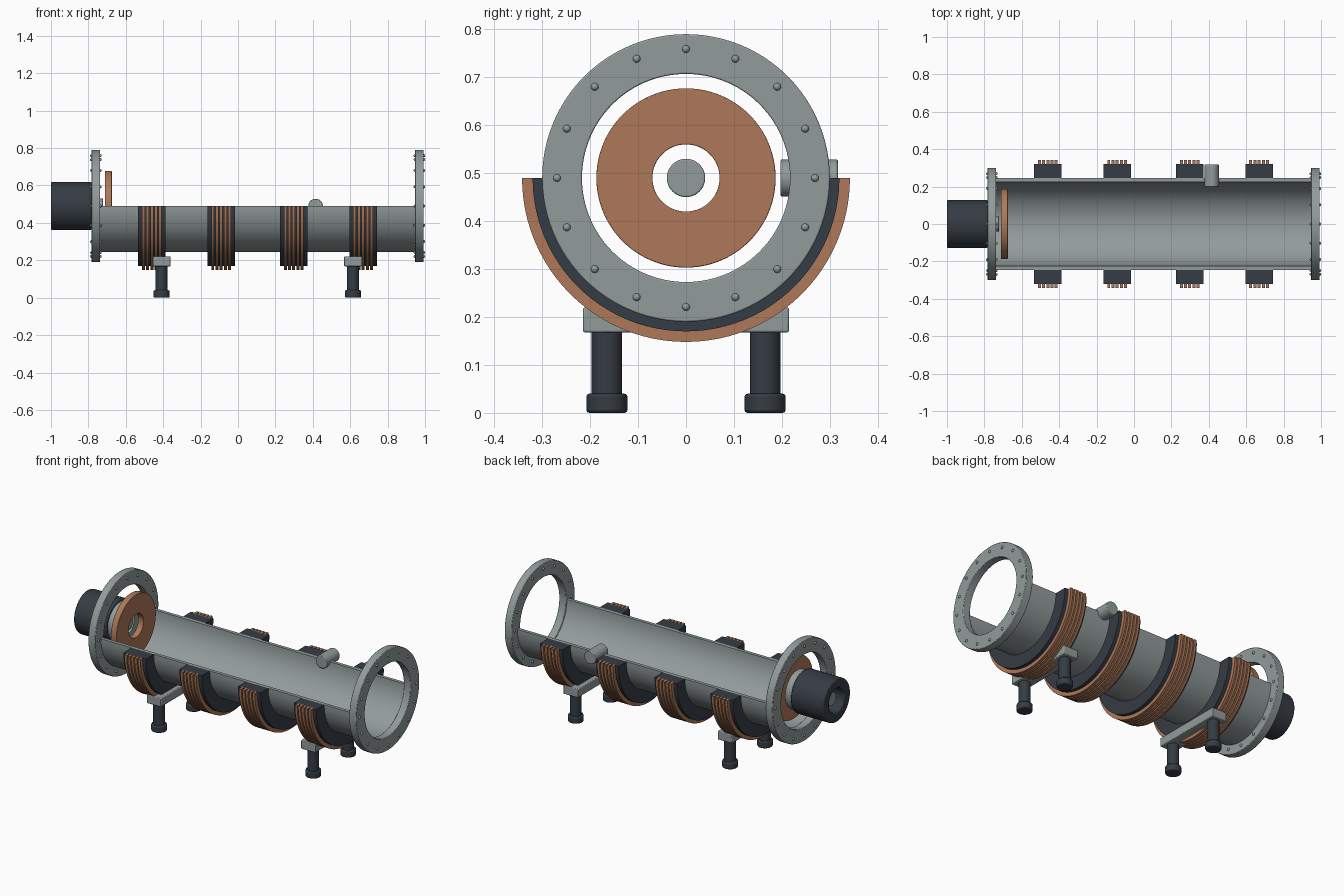
import bpy, bmesh, math
from mathutils import Matrix, Vector

AXIS_Z = 0.49

cube = bpy.data.objects.get("Cube")
if cube:
    bpy.data.objects.remove(cube, do_unlink=True)


def material(name, rgb):
    m = bpy.data.materials.new(name)
    m.use_nodes = True
    m.diffuse_color = (*rgb, 1)
    m.node_tree.nodes["Principled BSDF"].inputs["Base Color"].default_value = (*rgb, 1)
    return m


STEEL = material("grey steel", (0.29, 0.33, 0.33))
COPPER = material("copper", (0.42, 0.19, 0.10))
DARK = material("dark iron", (0.036, 0.045, 0.058))


def finish(name, bm, mat, bevel=0.0):
    bmesh.ops.recalc_face_normals(bm, faces=bm.faces)
    mesh = bpy.data.meshes.new(name)
    bm.to_mesh(mesh)
    bm.free()
    mesh.materials.append(mat)
    ob = bpy.data.objects.new(name, mesh)
    bpy.context.collection.objects.link(ob)
    if bevel:
        mod = ob.modifiers.new("soft edges", "BEVEL")
        mod.width, mod.segments = bevel, 2
        mod.limit_method, mod.angle_limit = "ANGLE", math.radians(40)
    bpy.ops.object.select_all(action="DESELECT")
    ob.select_set(True)
    bpy.context.view_layer.objects.active = ob
    bpy.ops.object.shade_smooth_by_angle(angle=math.radians(35))
    return ob


def add_ring(bm, x0, x1, inner, outer, half=False, steps=96):
    """Rectangle swept around the main axis; half keeps the lower trough."""
    count = steps // 2 + 1 if half else steps
    loops = []
    for i in range(count):
        a = math.pi + math.tau * i / steps
        c, s = math.cos(a), math.sin(a)
        loops.append([bm.verts.new((x, r * c, AXIS_Z + r * s))
                      for x, r in ((x0, inner), (x1, inner), (x1, outer), (x0, outer))])
    pairs = list(zip(loops, loops[1:])) + ([] if half else [(loops[-1], loops[0])])
    for a, b in pairs:
        for k in range(4):
            n = (k + 1) % 4
            bm.faces.new((a[k], a[n], b[n], b[k]))
    if half:
        bm.faces.new(loops[0])
        bm.faces.new(loops[-1])


def ring(name, x0, x1, inner, outer, mat, half=False, bevel=0.0):
    bm = bmesh.new()
    add_ring(bm, x0, x1, inner, outer, half)
    return finish(name, bm, mat, bevel)


def rod(name, start, end, radius, mat, bevel=0.0):
    a, b = Vector(start), Vector(end)
    turn = (b - a).to_track_quat("Z", "Y").to_matrix().to_4x4()
    bm = bmesh.new()
    bmesh.ops.create_cone(bm, cap_ends=True, segments=48, radius1=radius, radius2=radius,
                          depth=(b - a).length, matrix=Matrix.Translation((a + b) / 2) @ turn)
    return finish(name, bm, mat, bevel)


# Open trough and the two end flanges with bolt heads on both faces
ring("tube_trough", -0.76, 0.97, 0.225, 0.245, STEEL, half=True)
for side, x0, x1 in (("right", -0.783, -0.737), ("left", 0.947, 0.993)):
    ring(side + "_flange", x0, x1, 0.217, 0.30, STEEL, bevel=0.003)
    bm = bmesh.new()
    for x in (x0, x1):
        for i in range(16):
            a = math.tau * i / 16
            place = Matrix.Translation((x, 0.269 * math.cos(a), AXIS_Z + 0.269 * math.sin(a)))
            bmesh.ops.create_uvsphere(bm, u_segments=12, v_segments=8, radius=0.008,
                                      matrix=place @ Matrix.Rotation(math.pi / 2, 4, "Y"))
    finish(side + "_flange_bolts", bm, STEEL)

# Source assembly at one end
ring("source_housing", -1.0, -0.783, 0.072, 0.128, DARK, bevel=0.006)
ring("source_collar", -0.783, -0.738, 0.074, 0.115, STEEL)
rod("source_core", (-0.97, 0, AXIS_Z), (-0.722, 0, AXIS_Z), 0.04, STEEL, bevel=0.003)
ring("anode_disc", -0.712, -0.675, 0.07, 0.187, COPPER, bevel=0.002)

# Half-round magnets, each with five copper windings
for n, x in enumerate((-0.461, -0.09, 0.298, 0.669), 1):
    ring(f"magnet_core_{n}", x - 0.074, x + 0.074, 0.245, 0.32, DARK, half=True)
    bm = bmesh.new()
    for k in range(-2, 3):
        mid = x + k * 0.0225
        add_ring(bm, mid - 0.008, mid + 0.008, 0.31, 0.342, half=True)
    finish(f"magnet_windings_{n}", bm, COPPER)

# Side port
rod("side_port", (0.415, 0.197, AXIS_Z), (0.415, 0.317, AXIS_Z), 0.039, STEEL, bevel=0.004)

# Cross beams on round legs with feet
for end, x in (("right", -0.408), ("left", 0.615)):
    bm = bmesh.new()
    bmesh.ops.create_cube(bm, size=1, matrix=Matrix.Translation((x, 0, 0.194))
                          @ Matrix.Diagonal((0.095, 0.43, 0.052, 1)))
    finish(end + "_cross_beam", bm, STEEL, bevel=0.004)
    for face, y in (("front", -0.165), ("back", 0.165)):
        rod(f"{end}_{face}_leg", (x, y, 0.03), (x, y, 0.17), 0.032, DARK)
        rod(f"{end}_{face}_foot", (x, y, 0), (x, y, 0.04), 0.043, DARK, bevel=0.006)
